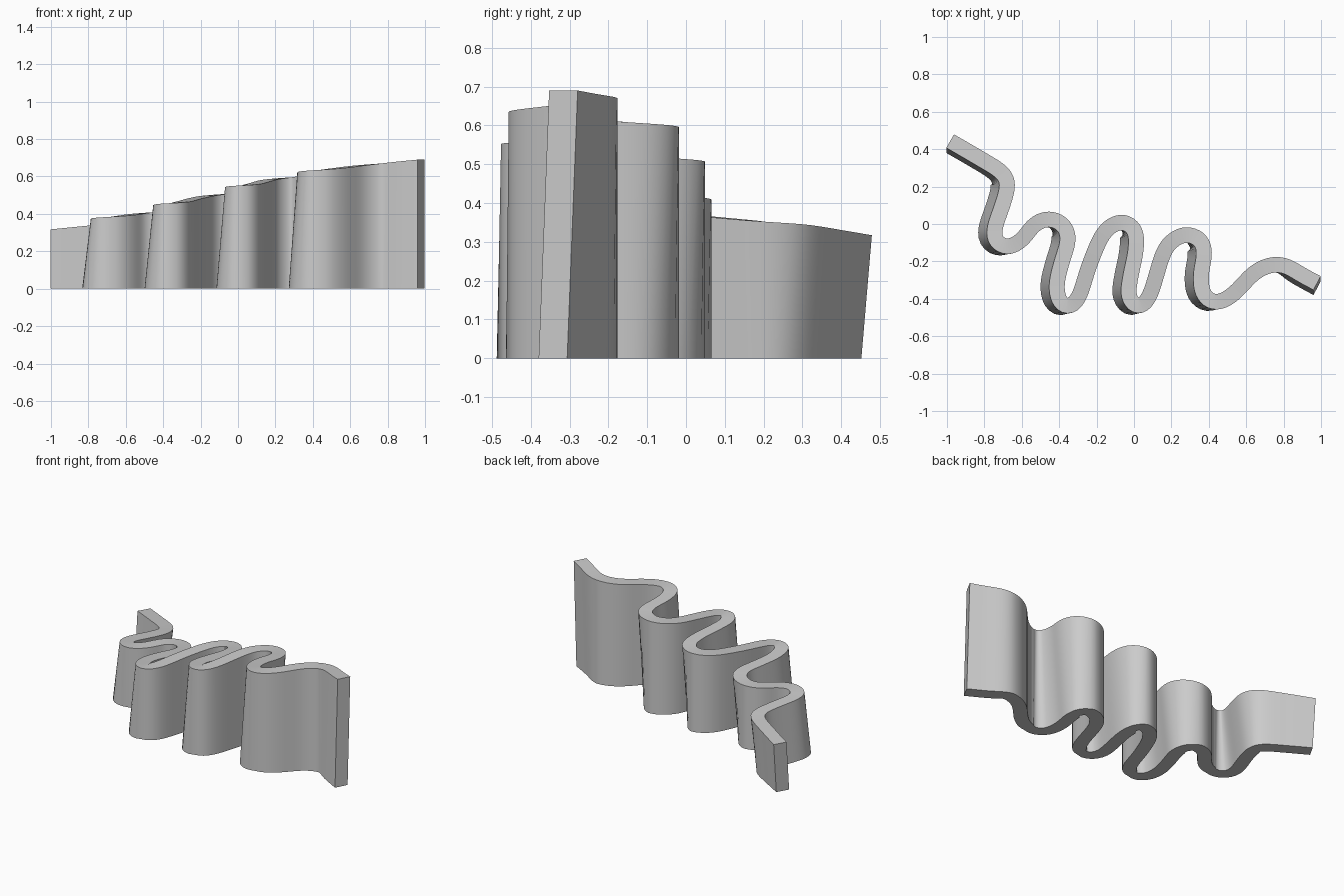
import bpy, bmesh, math
from mathutils import Vector

if "Cube" in bpy.data.objects:
    bpy.data.objects.remove(bpy.data.objects["Cube"])

HALF = 0.0415            # half wall thickness
Z0, Z1 = 0.317, 0.690    # top height at both ends, rising along the path

# centreline of the wall top
PATH = [(-.983, .443), (-.84, .36), (-.705, .275), (-.676, .21), (-.70, .11),
        (-.744, -.02), (-.74, -.09), (-.672, -.124), (-.597, -.082), (-.53, .0),
        (-.45, .028), (-.375, -.008), (-.352, -.085), (-.385, -.20), (-.413, -.32),
        (-.40, -.41), (-.35, -.444), (-.295, -.39), (-.235, -.21), (-.16, -.045),
        (-.07, .012), (.002, -.028), (.011, -.13), (-.02, -.29), (-.028, -.39),
        (.025, -.444), (.085, -.38), (.155, -.16), (.21, -.085), (.285, -.055),
        (.36, -.09), (.376, -.165), (.358, -.27), (.37, -.375), (.435, -.42),
        (.525, -.38), (.635, -.268), (.71, -.225), (.775, -.216), (.83, -.232),
        (.90, -.274), (.979, -.316)]


def spline(points, steps=8):
    p = [Vector(q) for q in points]
    p = [2 * p[0] - p[1]] + p + [2 * p[-1] - p[-2]]
    out = []
    for i in range(1, len(p) - 2):
        a, b, c, d = p[i - 1:i + 3]
        for k in range(steps):
            t = k / steps
            out.append(0.5 * (2 * b + (c - a) * t + (2 * a - 5 * b + 4 * c - d) * t * t
                              + (3 * b - a - 3 * c + d) * t ** 3))
    return out + [p[-2]]


def resample(pts, n):
    dist = [0.0]
    for a, b in zip(pts, pts[1:]):
        dist.append(dist[-1] + (b - a).length)
    out, j = [], 0
    for i in range(n + 1):
        s = dist[-1] * i / n
        while j < len(pts) - 2 and dist[j + 1] < s:
            j += 1
        out.append(pts[j].lerp(pts[j + 1], (s - dist[j]) / (dist[j + 1] - dist[j])))
    return out, dist[-1]


# even, gently smoothed path
N = 260
path, length = resample(spline(PATH), N)
for _ in range(5):
    path = [path[0]] + [(a + 2 * b + c) / 4 for a, b, c in zip(path, path[1:], path[2:])] + [path[-1]]

# sweep a four-cornered section; only runs heading towards the front lean over
bm = bmesh.new()
rings = []
for i, c in enumerate(path):
    d = (path[min(i + 1, N)] - path[max(i - 1, 0)]).normalized()
    n = Vector((-d.y, d.x))
    u = min(1.0, min(i, N - i) / N * length / 0.2)
    lean = Vector((0.0, 0.027)).lerp(n * 0.046 * max(0.0, n.x), u)
    z = Z0 + (Z1 - Z0) * i / N
    n *= HALF
    corners = [(c - lean + n, 0), (c - lean - n, 0), (c - n, z), (c + n, z)]
    rings.append([bm.verts.new((q.x, q.y, h)) for q, h in corners])
for a, b in zip(rings, rings[1:]):
    for k in range(4):
        m = (k + 1) % 4
        bm.faces.new((a[k], a[m], b[m], b[k]))
bm.faces.new(rings[0])
bm.faces.new(rings[-1][::-1])
bmesh.ops.recalc_face_normals(bm, faces=bm.faces)

mesh = bpy.data.meshes.new("winding_wall")
bm.to_mesh(mesh)
bm.free()
wall = bpy.data.objects.new("winding_wall", mesh)
bpy.context.collection.objects.link(wall)
bpy.context.view_layer.objects.active = wall
wall.select_set(True)
bpy.ops.object.shade_smooth_by_angle(angle=math.radians(35))
